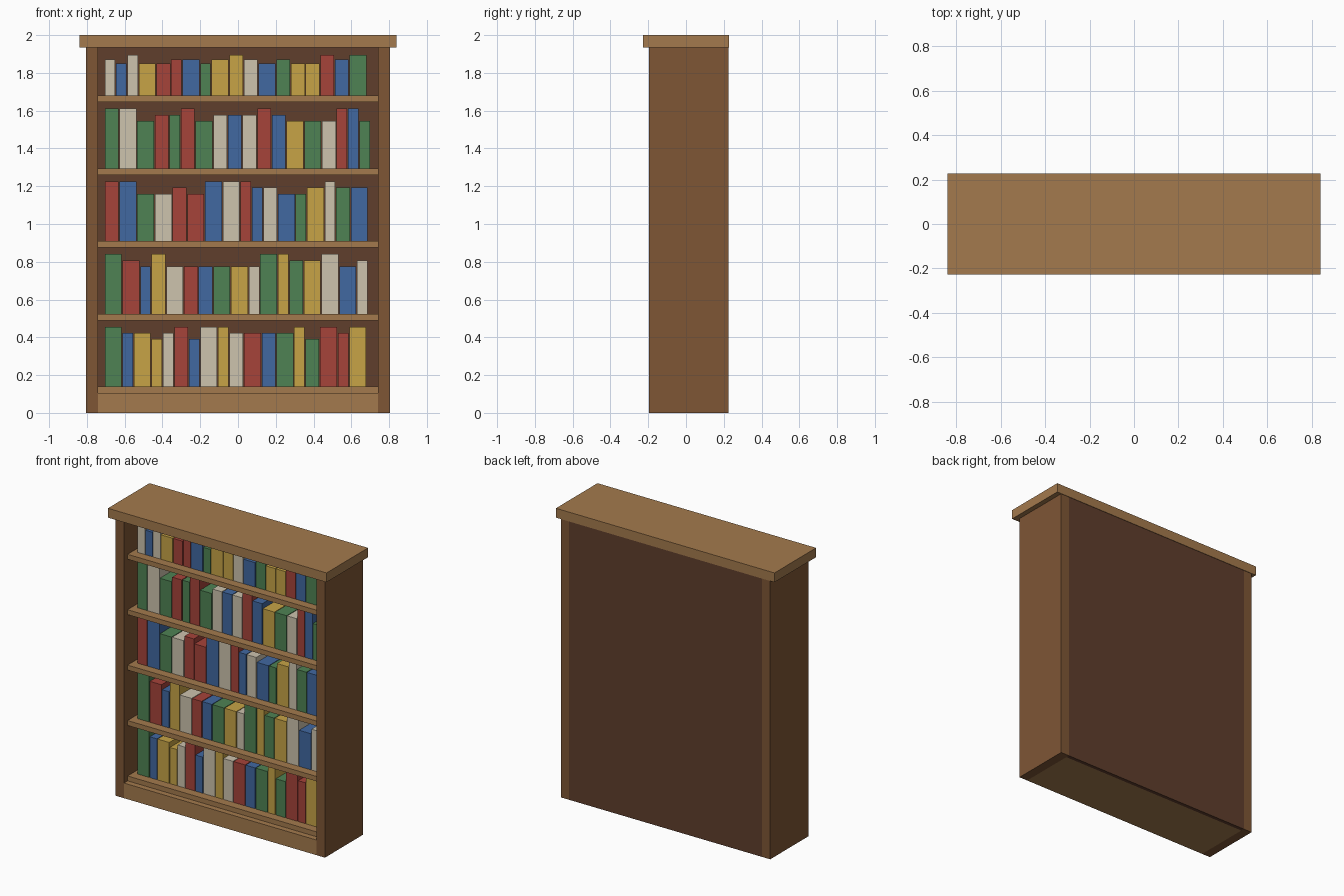
import bpy
import bmesh

if "Cube" in bpy.data.objects:
    bpy.data.objects.remove(bpy.data.objects["Cube"])


def material(name, rgb):
    """Flat material from an sRGB colour given as 0-255 values."""
    mat = bpy.data.materials.new(name)
    mat.diffuse_color = [((c / 255 + 0.055) / 1.055) ** 2.4 for c in rgb] + [1]
    mat.use_nodes = True
    mat.node_tree.nodes["Principled BSDF"].inputs["Base Color"].default_value = mat.diffuse_color
    return mat


oak = material("light wood", (164, 122, 77))
walnut = material("brown wood", (126, 86, 53))
dark = material("dark back wood", (96, 62, 44))
COVERS = {
    "R": material("red cover", (166, 67, 58)),
    "G": material("green cover", (78, 130, 83)),
    "B": material("blue cover", (65, 104, 161)),
    "Y": material("yellow cover", (199, 164, 70)),
    "W": material("cream cover", (205, 195, 174)),
}


def box(name, x, y, z, mat):
    """Axis-aligned box from (min, max) pairs."""
    bm = bmesh.new()
    bmesh.ops.create_cube(bm, size=1)
    for v in bm.verts:
        v.co = [r[0] if c < 0 else r[1] for c, r in zip(v.co, (x, y, z))]
    mesh = bpy.data.meshes.new(name)
    bm.to_mesh(mesh)
    bm.free()
    mesh.materials.append(mat)
    obj = bpy.data.objects.new(name, mesh)
    bpy.context.collection.objects.link(obj)
    return obj


OUTER, INNER = 0.805, 0.74
FRONT, BACK = -0.195, 0.225
PANEL = 0.2        # inner face of the back panel
TOP = 1.935        # underside of the top board

# Carcass: top board, sides, back panel and plinth
box("top_board", (-0.84, 0.84), (-0.228, 0.228), (TOP, 2.0), oak)
box("left_side", (-OUTER, -INNER), (FRONT, BACK), (0, TOP), walnut)
box("right_side", (INNER, OUTER), (FRONT, BACK), (0, TOP), walnut)
box("back_panel", (-INNER, INNER), (PANEL, BACK), (0, TOP), dark)
box("plinth", (-INNER, INNER), (FRONT, PANEL), (0, 0.105), oak)

# Books on each shelf, bottom to top: colour, width size, height size
ROWS = [
    "G33 B12 Y32 Y11 W12 R23 B11 W33 Y13 W22 R32 B22 G32 Y13 G21 R33 R12 Y33",
    "G33 R32 B11 Y23 W31 R21 B21 G31 Y31 W11 G33 Y13 G22 Y32 W33 B31 W12",
    "R23 B33 G31 W31 R22 R31 B33 W33 R13 B12 W22 B31 G11 Y32 W13 G22 B32",
    "G23 W33 G31 R22 G12 R23 G31 W22 B22 W22 R23 B22 Y31 G31 W21 R13 B13 G11",
    "W12 B11 W13 Y31 R21 R12 B32 G11 Y32 Y23 W22 B31 G22 Y21 Y21 R23 B22 G33",
]
WIDTHS = {"1": 0.055, "2": 0.0725, "3": 0.089}
HEIGHTS = {"1": 0.251, "2": 0.284, "3": 0.317}

for level, row in enumerate(ROWS):
    # Shelf board, set back from the front edge
    top = 0.139 + 0.385 * level
    box(f"shelf_{level + 1}", (-INNER, INNER), (-0.155, PANEL),
        (top - 0.034, top), oak)
    # Row of books, shorter on the top shelf
    scale = 0.677 if level == len(ROWS) - 1 else 1.0
    x = -0.705
    for n, (colour, w, h) in enumerate(row.split()):
        box(f"book_{level + 1}_{n + 1}", (x, x + WIDTHS[w]), (-0.095, 0.17),
            (top, top + HEIGHTS[h] * scale), COVERS[colour])
        x += WIDTHS[w] + 0.005
